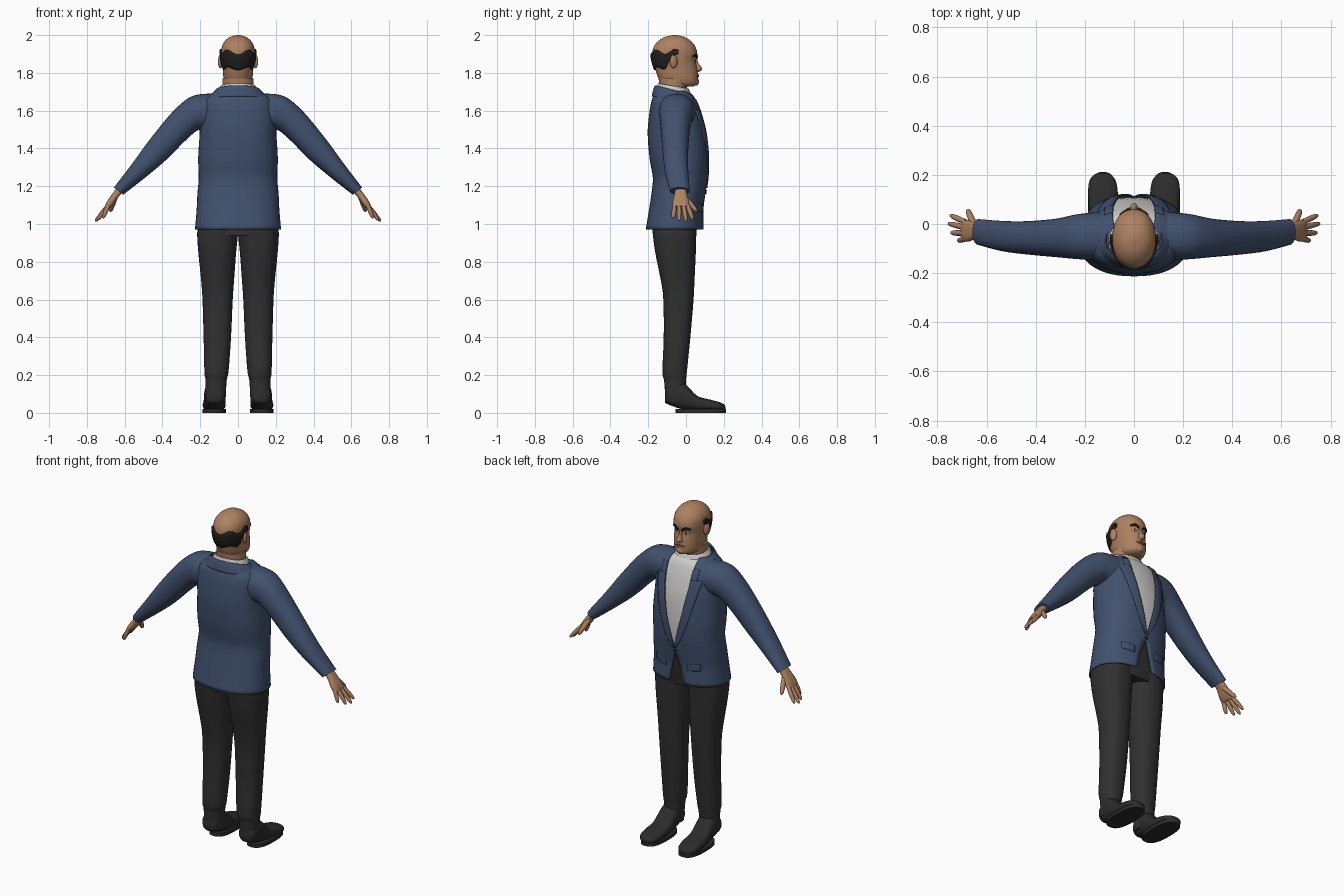
import bpy, bmesh, math
from mathutils import Vector as V
from mathutils.bvhtree import BVHTree

if "Cube" in bpy.data.objects:
    bpy.data.objects.remove(bpy.data.objects["Cube"])


def material(name, *rgb):
    m = bpy.data.materials.new(name)
    m.use_nodes = True
    m.diffuse_color = (*rgb, 1)
    m.node_tree.nodes["Principled BSDF"].inputs["Base Color"].default_value = (*rgb, 1)
    return m


SKIN = material("skin", .42, .22, .12)
NAVY = material("navy wool", .053, .082, .155)
WHITE = material("white cotton", .62, .61, .59)
CHARCOAL = material("charcoal cloth", .03, .03, .03)
LEATHER = material("dark leather", .025, .025, .025)
HAIR = material("black hair", .015, .014, .013)
LIP = material("lip", .27, .11, .07)


def finish(name, bm, mat, mirror=False, thick=0):
    bmesh.ops.remove_doubles(bm, verts=bm.verts, dist=.0003)
    bmesh.ops.recalc_face_normals(bm, faces=bm.faces)
    me = bpy.data.meshes.new(name)
    bm.to_mesh(me)
    bm.free()
    me.materials.append(mat)
    ob = bpy.data.objects.new(name, me)
    bpy.context.collection.objects.link(ob)
    if thick:
        mod = ob.modifiers.new("thickness", 'SOLIDIFY')
        mod.thickness, mod.offset = thick, 0
    if mirror:
        ob.modifiers.new("mirror", 'MIRROR')
    bpy.ops.object.select_all(action='DESELECT')
    ob.select_set(True)
    bpy.context.view_layer.objects.active = ob
    bpy.ops.object.shade_smooth_by_angle(angle=math.radians(50))
    return ob


def smooth(rows, steps=4):
    """Catmull-Rom interpolation between rows of numbers."""
    out = []
    for i in range(len(rows) - 1):
        p = [rows[max(0, min(len(rows) - 1, i + k))] for k in (-1, 0, 1, 2)]
        for s in range(steps):
            t = s / steps
            out.append([b + .5 * t * (c - a + t * (2*a - 5*b + 4*c - d + t * (3*(b - c) + d - a)))
                        for a, b, c, d in zip(*p)])
    return out + [list(rows[-1])]


def grid(bm, rings):
    vs = [[bm.verts.new(p) for p in r] for r in rings]
    for a, b in zip(vs, vs[1:]):
        for i in range(len(a) - 1):
            bm.faces.new((a[i], a[i + 1], b[i + 1], b[i]))
    return vs


def loft(bm, sections, e=2.0, cap=True, n=36):
    """Sections are (centre, half axis, half axis, half width of front opening)."""
    power = lambda a: math.copysign(abs(a) ** (2 / e), a)
    rings = []
    for c, u, v, w in sections:
        t0 = math.asin(min(1, max(0, w) / u.length) ** (e / 2))
        ts = [t0 + (2 * math.pi - 2 * t0) * i / n for i in range(n + 1)]
        rings.append([c + u * power(math.sin(t)) + v * power(math.cos(t)) for t in ts])
    vs = grid(bm, rings)
    if cap:
        for r in (vs[0], vs[-1]):
            bm.faces.new(r[:-1])
    return bm


# Section makers: level slices, slices along y, and slices between top and bottom points
def level(z, x0, x1, y0, y1, w=0, tilt=0):
    return V(((x0 + x1)/2, (y0 + y1)/2, z)), V(((x1 - x0)/2, 0, 0)), V((0, (y1 - y0)/2, tilt)), w


def centred(z, hw, y0, y1, w=0, tilt=0):
    return level(z, -hw, hw, y0, y1, w, tilt)


def along_y(y, x0, x1, z0, z1):
    return V(((x0 + x1)/2, y, (z0 + z1)/2)), V(((x1 - x0)/2, 0, 0)), V((0, 0, (z1 - z0)/2)), 0


def limb(xt, zt, xb, zb, y0, y1):
    return V(((xt + xb)/2, (y0 + y1)/2, (zt + zb)/2)), V(((xt - xb)/2, 0, (zt - zb)/2)), V((0, (y1 - y0)/2, 0)), 0


def sweep(maker, rows, bm=None, **kw):
    return loft(bm or bmesh.new(), [maker(*r) for r in smooth(rows)], **kw)


def tube(bm, a, b, r):
    a, b = V(a), V(b)
    d = (b - a).normalized()
    u = d.cross(V((0, 1, 0))).normalized()
    w = d.cross(u)
    loft(bm, [(a.lerp(b, t), u * r * k, w * r * k, 0)
              for t, k in ((0, 1), (.5, 1.05), (.85, .85), (.96, .55), (1, .15))], n=10)


def plate(name, mat, tree, rays, lift=.003, thick=.006, mirror=False):
    """Thin patch laid on a surface by casting a grid of rays at it."""
    rows = []
    for ray in rays:
        rows.append([tree.ray_cast(o, d)[0] - d * lift for o, d in ray])
    bm = bmesh.new()
    grid(bm, rows)
    return finish(name, bm, mat, mirror, thick)


def front_strip(cols, n=6):
    """Rays from the face side for columns of (x, z low, z high)."""
    return [[(V((x, 1, lo + (hi - lo) * k / n)), V((0, -1, 0))) for k in range(n + 1)]
            for x, lo, hi in cols]


# Torso: jacket with an open front, shirt beneath
jacket_rows = [(.972, .225, -.21, .092, .05), (1.08, .216, -.192, .09, .025), (1.16, .212, -.18, .1, 0),
               (1.19, .209, -.176, .104, 0), (1.25, .205, -.173, .112, .02), (1.35, .208, -.19, .116, .045),
               (1.48, .2, -.2, .108, .068), (1.58, .2, -.192, .085, .082), (1.65, .185, -.18, .06, .086),
               (1.685, .14, -.165, .04, .086), (1.702, .1, -.15, .015, .08)]
finish("jacket", sweep(centred, jacket_rows, e=2.3, cap=False, n=48), NAVY, thick=.006)
shirt_rows = [(z, hw - .008, y0 + .008, y1 - .006) for z, hw, y0, y1, w in jacket_rows[2:]]
shirt = sweep(centred, shirt_rows, e=2.3)
front = BVHTree.FromBMesh(sweep(centred, [r[:4] for r in jacket_rows], e=2.3))
finish("shirt", shirt, WHITE)
finish("shirt_collar", sweep(centred, [(1.67, .115, -.158, .035, 0, -.012), (1.705, .102, -.152, .022, 0, -.014),
       (1.73, .09, -.146, .01, 0, -.014)], cap=False), WHITE, thick=.006)
finish("jacket_collar", sweep(centred, [(1.66, .16, -.178, .055, .086, -.015), (1.695, .128, -.168, .03, .08, -.022),
       (1.708, .115, -.16, .02, .08, -.024)], cap=False), NAVY, thick=.008)

# Lapels follow the opening, then pocket flaps and a button
lapel = smooth([(1.19, .0, .012), (1.28, .022, .06), (1.4, .052, .1), (1.54, .078, .135),
                (1.6, .083, .145), (1.602, .083, .12), (1.66, .086, .12)])
plate("lapels", NAVY, front, [[(V((a + (b - a) * k / 5, 1, z)), V((0, -1, 0))) for k in range(6)]
      for z, a, b in lapel], .005, .007, True)
plate("pocket_flaps", NAVY, front, front_strip([(.07 + .015 * i, 1.06 + .002 * i, 1.1 + .002 * i)
      for i in range(6)]), .004, .006, True)
plate("button", LEATHER, front, front_strip([(.01 * math.sin(a), 1.17 - .01 * math.cos(a), 1.17 + .01 * math.cos(a))
      for a in (-1.4, -.7, 0, .7, 1.4)]), .005, .006)

# Sleeves and hands
finish("sleeves", sweep(limb, [(.12, 1.69, .12, 1.5, -.14, .05), (.2, 1.687, .17, 1.5, -.145, .045),
       (.265, 1.665, .215, 1.495, -.142, .038), (.35, 1.59, .28, 1.44, -.135, .022),
       (.465, 1.45, .385, 1.335, -.125, .012), (.56, 1.32, .495, 1.243, -.112, .012),
       (.657, 1.193, .608, 1.155, -.085, .02)], e=2.2), NAVY, True)
hand = sweep(limb, [(.635, 1.2, .605, 1.175, -.058, .002), (.662, 1.165, .635, 1.14, -.062, .006),
                    (.69, 1.125, .662, 1.1, -.072, .016), (.705, 1.095, .682, 1.082, -.07, .018)], e=2.6)
for y, tip in ((-.06, (.715, -.068, 1.03)), (-.037, (.745, -.036, 1.018)),
               (-.014, (.756, .002, 1.013)), (.008, (.748, .036, 1.024))):
    tube(hand, (.686, y, 1.1), tip, .0115)
tube(hand, (.648, -.01, 1.145), (.677, .058, 1.066), .0135)
finish("hands", hand, SKIN, True)

# Trousers
finish("trouser_hips", sweep(centred, [(.94, .205, -.172, .052), (1.05, .203, -.17, .07),
       (1.17, .195, -.165, .085)], e=2.3), CHARCOAL)
finish("trouser_legs", sweep(level, [(1.02, 0, .208, -.18, .065), (.95, 0, .216, -.176, .055),
       (.85, .01, .21, -.163, .052), (.7, .021, .195, -.133, .045), (.6, .028, .188, -.12, .04),
       (.4, .037, .182, -.118, .023), (.22, .05, .178, -.125, .005), (.17, .06, .172, -.116, 0),
       (.06, .066, .172, -.108, -.005)], e=2.3), CHARCOAL, True)

# Shoes and soles
finish("shoes", sweep(along_y, [(-.112, .095, .145, .055, .1), (-.095, .074, .17, .045, .14),
       (-.04, .068, .177, .025, .17), (0, .066, .18, .015, .15), (.06, .066, .183, .01, .09),
       (.13, .066, .187, .01, .07), (.18, .076, .18, .01, .056), (.203, .098, .158, .012, .044),
       (.208, .115, .14, .018, .034)], e=2.4), LEATHER, True)
finish("shoe_soles", loft(bmesh.new(), [level(z, .064, .188, -.055, .212) for z in (0, .02)], e=2.6), LEATHER, True)

# Head and neck
head = sweep(centred, [(1.728, .045, -.09, .04), (1.742, .066, -.125, .061), (1.775, .077, -.148, .064),
       (1.82, .081, -.163, .06), (1.86, .086, -.175, .053), (1.9, .089, -.18, .06), (1.94, .085, -.17, .049),
       (1.97, .068, -.145, .025), (1.99, .042, -.112, -.008), (2.0, .01, -.07, -.045)], e=2.15)
skull = BVHTree.FromBMesh(head)
finish("head", head, SKIN)
finish("neck", sweep(centred, [(1.64, .09, -.14, .01), (1.7, .083, -.138, .002), (1.77, .083, -.145, .02)]), SKIN)
finish("nose", sweep(centred, [(1.885, .008, .02, .057), (1.85, .01, .02, .067), (1.826, .016, .02, .085),
       (1.813, .018, .02, .081), (1.804, .009, .02, .064)], n=20), SKIN)
finish("chin", sweep(centred, [(1.734, .018, .01, .06), (1.75, .028, .01, .07), (1.772, .02, .01, .064)]), SKIN)
ears = bmesh.new()
bmesh.ops.create_uvsphere(ears, u_segments=16, v_segments=10, radius=1)
for v in ears.verts:
    v.co = V((.093 + .012 * v.co.x - .006 * v.co.y, -.065 + .02 * v.co.y, 1.86 + .036 * v.co.z))
finish("ears", ears, SKIN, True)

# Hair band wraps the back of the head: angle from the back, low edge, high edge
half = [(0, 1.815, 1.897), (30, 1.832, 1.922), (55, 1.82, 1.9), (72, 1.862, 1.908), (88, 1.888, 1.927), (102, 1.9, 1.92)]
band = smooth([(-a, lo, hi) for a, lo, hi in half[:0:-1]] + half)
rays = []
for a, lo, hi in band:
    out = V((math.sin(math.radians(a)), -math.cos(math.radians(a)), 0))
    rays.append([(V((0, -.06, lo + (hi - lo) * k / 6)) + out, -out) for k in range(7)])
plate("hair_band", HAIR, skull, rays, .004, .009)

# Face details
plate("eyebrows", HAIR, skull, front_strip(smooth([(.012, 1.874, 1.886), (.035, 1.884, 1.899),
      (.058, 1.884, 1.892)])), .003, .006, True)
plate("eye_whites", WHITE, skull, front_strip(smooth([(.02, 1.861, 1.863), (.034, 1.856, 1.869),
      (.05, 1.861, 1.864)])), .001, .002, True)
plate("pupils", HAIR, skull, front_strip([(.03, 1.858, 1.867), (.034, 1.856, 1.869), (.039, 1.858, 1.867)]),
      .002, .002, True)
plate("lips", LIP, skull, front_strip(smooth([(-.03, 1.784, 1.786), (0, 1.777, 1.792), (.03, 1.784, 1.786)])),
      .003, .006)
